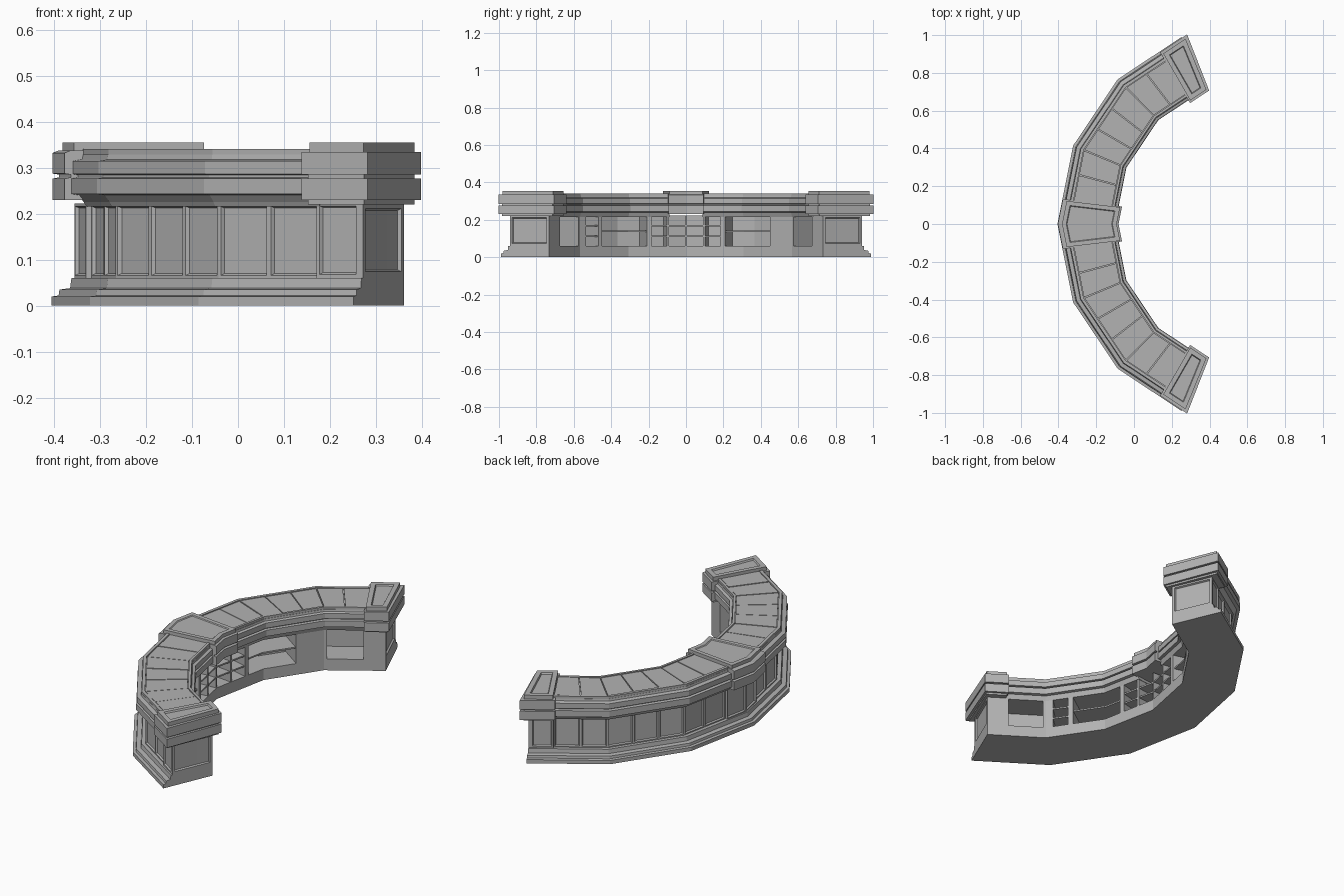
import bpy, bmesh, math, random
from mathutils import Vector

random.seed(4)
if "Cube" in bpy.data.objects:
    bpy.data.objects.remove(bpy.data.objects["Cube"])

stone = bpy.data.materials.new("warm_grey")
stone.use_nodes = True
stone.diffuse_color = (0.45, 0.45, 0.45, 1)
stone.node_tree.nodes["Principled BSDF"].inputs["Base Color"].default_value = (0.45, 0.45, 0.45, 1)

CENTRE_X = 0.675   # centre of the arc
STEP = 22.6        # angle of each straight segment


def corner(r, i):
    a = math.radians(i * STEP)
    return Vector((CENTRE_X - r * math.cos(a), r * math.sin(a), 0))


def point(r, angle, z):
    """Point on the faceted arc; angle 0 is the middle of the counter."""
    t = angle / STEP
    i = max(-3, min(2, math.floor(t)))
    p = corner(r, i).lerp(corner(r, i + 1), t - i)
    p.z = z
    return p


def sweep(name, profile, a0, a1, panel=None, inset=0.01, depth=-0.007):
    """Sweep a closed (radius, z) profile; optionally inset one side as a panel."""
    angles = [a0] + [i * STEP for i in range(-2, 3) if a0 + 0.2 < i * STEP < a1 - 0.2] + [a1]
    bm = bmesh.new()
    rings = [[bm.verts.new(point(r, a, z)) for r, z in profile] for a in angles]
    n = len(profile)
    for ra, rb in zip(rings, rings[1:]):
        for k in range(n):
            bm.faces.new((ra[k], ra[(k + 1) % n], rb[(k + 1) % n], rb[k]))
    bm.faces.new(rings[0])
    bm.faces.new(rings[-1])
    bmesh.ops.recalc_face_normals(bm, faces=bm.faces)
    if panel:
        mid = math.radians((a0 + a1) / 2)
        out = Vector((-math.cos(mid), math.sin(mid), 0))
        along = Vector((math.sin(mid), math.cos(mid), 0))
        want = {"top": Vector((0, 0, 1)), "out": out, "plus": along, "minus": -along}[panel]
        faces = [f for f in bm.faces if f.normal.dot(want) > 0.85]
        bmesh.ops.inset_region(bm, faces=faces, thickness=inset, use_even_offset=True)
        # slope the panel border inward
        bmesh.ops.inset_region(bm, faces=faces, thickness=0.004, depth=depth, use_even_offset=True)
    mesh = bpy.data.meshes.new(name)
    bm.to_mesh(mesh)
    bm.free()
    mesh.materials.append(stone)
    obj = bpy.data.objects.new(name, mesh)
    bpy.context.collection.objects.link(obj)
    return obj


def block(name, r0, r1, z0, z1, a0, a1, **kw):
    return sweep(name, [(r0, z0), (r1, z0), (r1, z1), (r0, z1)], a0, a1, **kw)


def both(fn, name, args, a0, a1, panel=None, **kw):
    """Build a part at both ends of the arc."""
    for side, lo, hi in (("left", a0, a1), ("right", -a1, -a0)):
        p = "minus" if panel == "plus" and side == "right" else panel
        fn(f"{name}_{side}", *args, lo, hi, panel=p, **kw)


PIER, END = 60, 66.8
FLOOR, CEIL = 0.06, 0.218

# Stepped plinth
sweep("plinth", [(0.80, 0), (1.08, 0), (1.08, 0.02), (1.065, 0.022), (1.063, 0.035),
                 (1.04, 0.038), (1.037, FLOOR), (0.80, FLOOR)], -END, END)

# Outer wall: framed panels
bounds = [0, 7, 15, 22.6, 30.1, 37.6, 45.2, 52.6, PIER]
for i, (a, b) in enumerate(zip(bounds, bounds[1:])):
    r = 1.03 if i == 0 else 1.018
    both(block, f"wall_panel_{i}", (0.95, r, FLOOR, 0.222), a, b,
         panel="out", inset=0.006, depth=-0.008)

# End piers with framed outer and end faces
both(block, "end_pier_body", (0.80, 1.0, FLOOR, 0.225), PIER, END - 0.6)
both(block, "end_pier_outer_panel", (0.99, 1.028, FLOOR, 0.225), PIER, END - 0.6,
     panel="out", inset=0.008, depth=-0.008)
both(block, "end_pier_end_panel", (0.80, 1.028, FLOOR, 0.225), END - 0.65, END,
     panel="plus", inset=0.014, depth=-0.009)

# Inner side: solid uprights between the openings
for i, (a, b) in enumerate([(13.6, 15.4), (34.8, 36.6), (42.4, 46.2), (59, PIER)]):
    both(block, f"upright_{i}", (0.80, 0.96, FLOOR, 0.222), a, b)
block("filled_bay", 0.80, 0.96, FLOOR, 0.222, 36.6, 42.4)

# Long shelves
both(block, "long_shelf", (0.81, 0.96, 0.136, 0.144), 15.4, 34.8)

# Pigeonholes in the middle and in one narrow bay
for i, a in enumerate((-7.1, 0, 7.1)):
    block(f"pigeonhole_divider_{i}", 0.803, 0.96, FLOOR, CEIL, a - 0.4, a + 0.4)
for i, z in enumerate((0.108, 0.163)):
    block(f"pigeonhole_shelf_{i}", 0.806, 0.96, z, z + 0.008, -13.6, 13.6)
    block(f"narrow_shelf_{i}", 0.806, 0.96, z, z + 0.008, -42.4, -36.6)


def cornice(inner, outer):
    """Two projecting bands with a groove between them."""
    i, o = inner, outer
    return [(i + 0.025, 0.215), (o - 0.035, 0.215), (o - 0.03, 0.225), (o - 0.018, 0.24),
            (o, 0.243), (o, 0.276), (o - 0.015, 0.279), (o - 0.015, 0.284), (o - 0.003, 0.286),
            (o - 0.003, 0.314), (o - 0.024, 0.318), (o - 0.026, 0.329), (i + 0.018, 0.329),
            (i + 0.016, 0.318), (i + 0.002, 0.314), (i + 0.002, 0.286), (i + 0.013, 0.284),
            (i + 0.013, 0.279), (i, 0.276), (i, 0.243), (i + 0.015, 0.24)]


def pier_cornice(i, o):
    """Deeper bands that wrap a pier."""
    return [(i, 0.23), (o, 0.23), (o, 0.276), (o - 0.014, 0.279), (o - 0.014, 0.285),
            (o, 0.287), (o, 0.332), (o - 0.012, 0.337), (i + 0.012, 0.337), (i, 0.332),
            (i, 0.287), (i + 0.012, 0.285), (i + 0.012, 0.279), (i, 0.276)]


# Counter mouldings, rims and worktop slabs
both(sweep, "counter_cornice", (cornice(0.775, 1.063),), 6.5, PIER + 0.5)
both(block, "outer_rim", (1.02, 1.036, 0.325, 0.341), 6.5, PIER + 0.5)
both(block, "inner_rim", (0.795, 0.808, 0.325, 0.341), 6.5, PIER + 0.5)
for i, (a, b) in enumerate(zip(bounds[1:], bounds[2:])):
    top = 0.338 + random.uniform(-0.001, 0.002)
    both(block, f"worktop_slab_{i}", (0.811, 1.017, 0.325, top), a + 0.15, b - 0.15)

# Middle pier top
sweep("middle_pier_cornice", pier_cornice(0.757, 1.078), -7.2, 7.2)
block("middle_pier_cap", 0.767, 1.056, 0.335, 0.355, -6.8, 6.8, panel="top", inset=0.022, depth=-0.004)

# End pier tops; the bands also step along the end face
both(block, "end_pier_lower_band", (0.757, 1.075, 0.23, 0.276), 59.4, 68.6)
both(block, "end_pier_groove", (0.77, 1.062, 0.22, 0.29), 59.9, 67.8)
both(block, "end_pier_upper_band", (0.757, 1.075, 0.285, 0.334), 59.4, 68.6)
both(block, "end_pier_cap", (0.769, 1.06, 0.33, 0.355), 60, 67.7, panel="top", inset=0.024, depth=-0.008)
